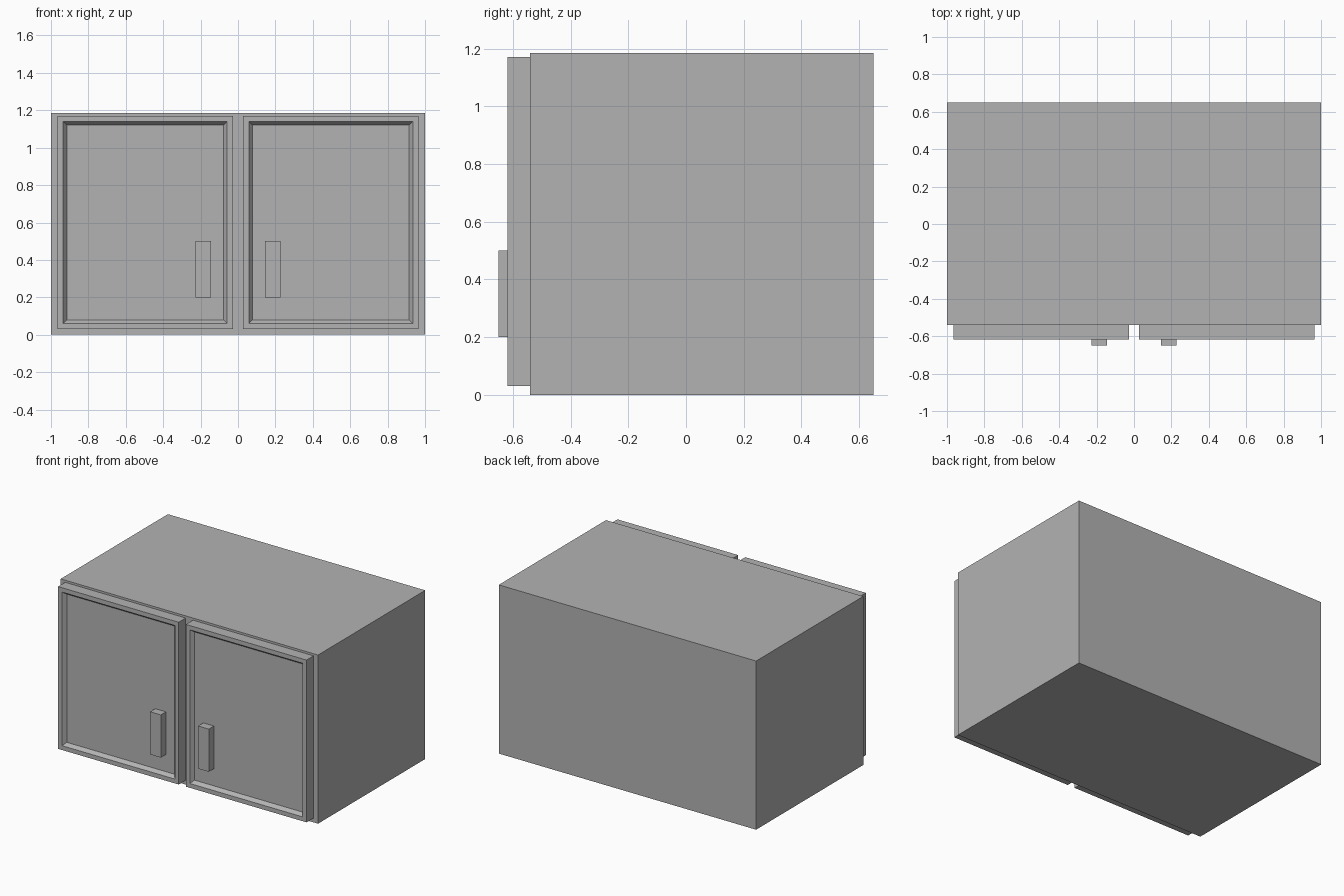
import bpy
import bmesh
from mathutils import Vector

cube = bpy.data.objects.get("Cube")
if cube:
    bpy.data.objects.remove(cube, do_unlink=True)

# Single flat grey finish
grey = bpy.data.materials.new("cabinet_grey")
grey.use_nodes = True
colour = (0.45, 0.45, 0.45, 1)
grey.diffuse_color = colour
grey.node_tree.nodes["Principled BSDF"].inputs["Base Color"].default_value = colour


def box(name, low, high, shape=None):
    """Box between two corners, optionally reshaped by a bmesh function."""
    low, high = Vector(low), Vector(high)
    bm = bmesh.new()
    bmesh.ops.create_cube(bm, size=1)
    for v in bm.verts:
        v.co = (low + high) / 2 + v.co * (high - low)
    bm.normal_update()
    if shape:
        shape(bm)
    mesh = bpy.data.meshes.new(name)
    bm.to_mesh(mesh)
    bm.free()
    mesh.materials.append(grey)
    obj = bpy.data.objects.new(name, mesh)
    bpy.context.collection.objects.link(obj)
    return obj


def recess_front(bm):
    """Flat frame, then a sloped moulding down to the sunken panel."""
    front = min(bm.faces, key=lambda f: f.normal.y)
    bmesh.ops.inset_region(bm, faces=[front], thickness=0.043)
    bmesh.ops.inset_region(bm, faces=[front], thickness=0.027)
    bmesh.ops.translate(bm, verts=front.verts, vec=(0, 0.025, 0))


# Cabinet carcass
box("cabinet_body", (-1, -0.54, 0), (1, 0.65, 1.185))

# Pair of doors with pulls near the centre
for side, sign in (("left", 1), ("right", -1)):
    def span(a, b):
        return sorted((a * sign, b * sign))

    x0, x1 = span(0.028, 0.965)
    box(side + "_door", (x0, -0.618, 0.03), (x1, -0.54, 1.17), recess_front)
    x0, x1 = span(0.145, 0.228)
    box(side + "_handle", (x0, -0.65, 0.2), (x1, -0.593, 0.5))
